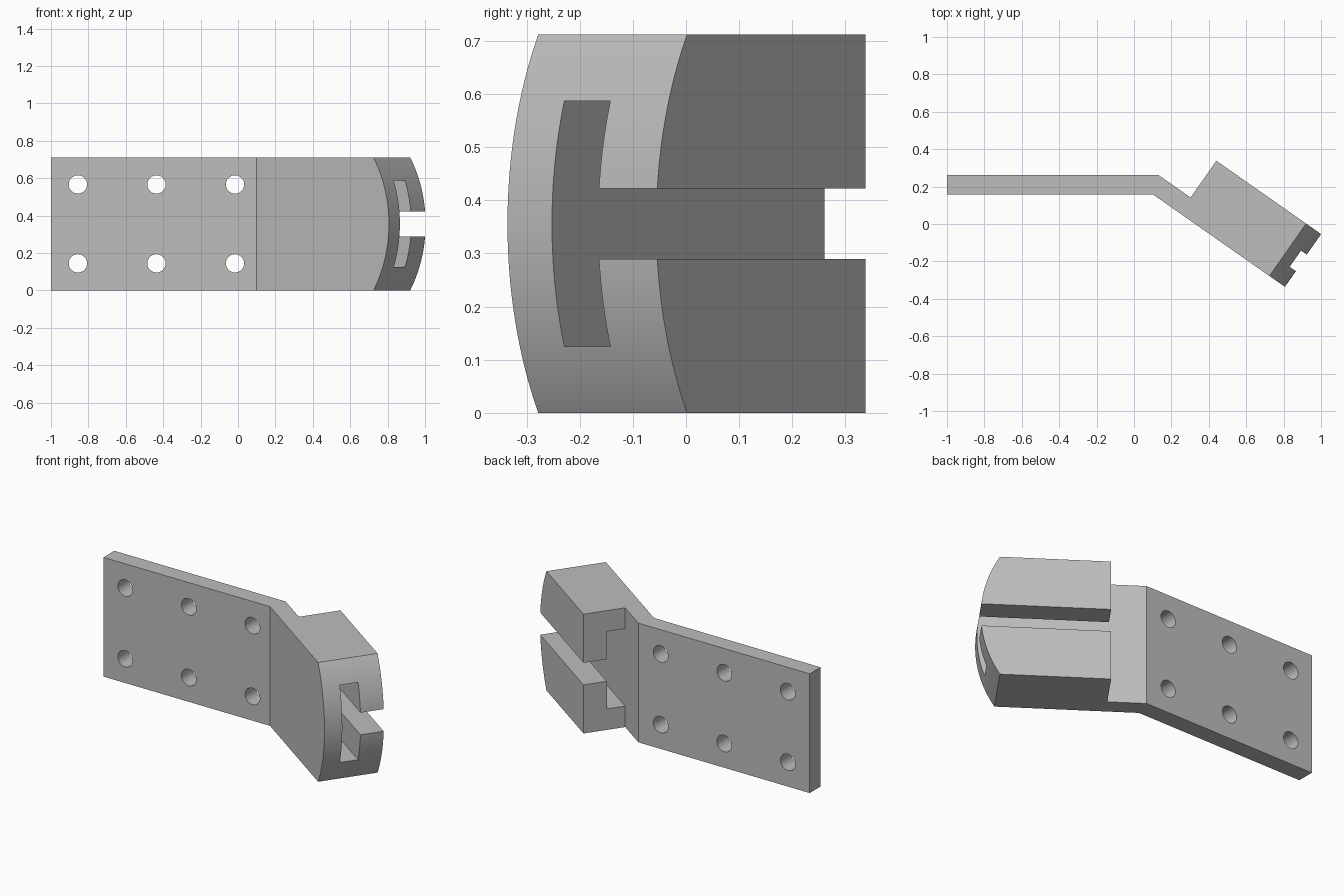
import bpy, bmesh
from math import sin, cos, tan, pi, radians, sqrt
from mathutils import Vector

cube = bpy.data.objects.get("Cube")
if cube:
    bpy.data.objects.remove(cube, do_unlink=True)

grey = bpy.data.materials.new("mid_grey")
grey.use_nodes = True
COLOUR = (0.51, 0.51, 0.51, 1)
grey.diffuse_color = COLOUR
grey.node_tree.nodes["Principled BSDF"].inputs["Base Color"].default_value = COLOUR

HEIGHT, THICK, DEPTH = 0.712, 0.102, 0.342   # plate height, plate and block thickness
MID = HEIGHT / 2
BEND = radians(35)
START, END, SAG = 0.176, 0.863, 0.101        # block start, tip and bulge along the arm
ORIGIN = Vector((0.10, 0.159, 0))            # front bend line
ALONG = Vector((cos(BEND), -sin(BEND), 0))
ACROSS = Vector((sin(BEND), cos(BEND), 0))


def arm(u, v, z=0):
    """Point in the frame of the bent arm."""
    return ORIGIN + ALONG * u + ACROSS * v + Vector((0, 0, z))


def prism(name, points, sweep):
    """Closed solid made by sweeping a flat outline."""
    bm = bmesh.new()
    face = bm.faces.new([bm.verts.new(p) for p in points])
    result = bmesh.ops.extrude_face_region(bm, geom=[face], use_keep_orig=True)
    moved = [g for g in result["geom"] if isinstance(g, bmesh.types.BMVert)]
    bmesh.ops.translate(bm, verts=moved, vec=sweep)
    bmesh.ops.recalc_face_normals(bm, faces=bm.faces)
    mesh = bpy.data.meshes.new(name)
    bm.to_mesh(mesh)
    bm.free()
    mesh.materials.append(grey)
    obj = bpy.data.objects.new(name, mesh)
    bpy.context.collection.objects.link(obj)
    return obj


# Bent plate with the thick block, swept up from its plan
front_y, back_y = ORIGIN.y, ORIGIN.y + THICK
bracket = prism("bent_bracket", [
    Vector((-1, front_y, 0)), arm(0, 0), arm(END + 0.05, 0), arm(END + 0.05, DEPTH),
    arm(START, DEPTH), arm(START, THICK),
    Vector((ORIGIN.x + THICK * tan(BEND / 2), back_y, 0)), Vector((-1, back_y, 0)),
], Vector((0, 0, HEIGHT)))

# Cutter for the bulged end of the block
radius = (MID ** 2 + SAG ** 2) / (2 * SAG)
STEPS, OVER = 48, 0.04
arc = []
for i in range(STEPS + 1):
    h = (MID + OVER) * (2 * i / STEPS - 1)
    arc.append((END - radius + sqrt(radius ** 2 - h ** 2), MID + h))
outline = arc + [(END + 0.2, HEIGHT + OVER), (END + 0.2, -OVER)]
cutters = [prism("end_cutter", [arm(u, -0.1, z) for u, z in outline], ACROSS * 0.6)]

# Cutter for the T-shaped slot running the length of the block
FLOOR, NECK, HEAD_HALF, STEM_HALF = THICK + 0.0002, 0.208, 0.231, 0.066
half = [(FLOOR, HEAD_HALF), (NECK, HEAD_HALF), (NECK, STEM_HALF), (0.5, STEM_HALF)]
slot = half + [(v, -z) for v, z in reversed(half)]
cutters.append(prism("slot_cutter", [arm(START - 0.06, v, MID + z) for v, z in slot], ALONG))

# Cutters for the six bolt holes
for x in (-0.856, -0.436, -0.016):
    for side in (-1, 1):
        ring = [Vector((x + 0.049 * cos(2 * pi * i / 40), front_y - 0.05,
                        MID + side * 0.211 + 0.049 * sin(2 * pi * i / 40))) for i in range(40)]
        cutters.append(prism("hole_cutter", ring, Vector((0, 0.2, 0))))

# Cut everything, keep the result and drop the cutters
for cutter in cutters:
    cutter.hide_render = True
    mod = bracket.modifiers.new(cutter.name, "BOOLEAN")
    mod.operation, mod.solver, mod.object = "DIFFERENCE", "EXACT", cutter
graph = bpy.context.evaluated_depsgraph_get()
finished = bpy.data.meshes.new_from_object(bracket.evaluated_get(graph))
bracket.modifiers.clear()
bracket.data = finished
for cutter in cutters:
    bpy.data.objects.remove(cutter, do_unlink=True)

bpy.ops.object.select_all(action="DESELECT")
bracket.select_set(True)
bpy.context.view_layer.objects.active = bracket
bpy.ops.object.shade_smooth_by_angle(angle=radians(25))
